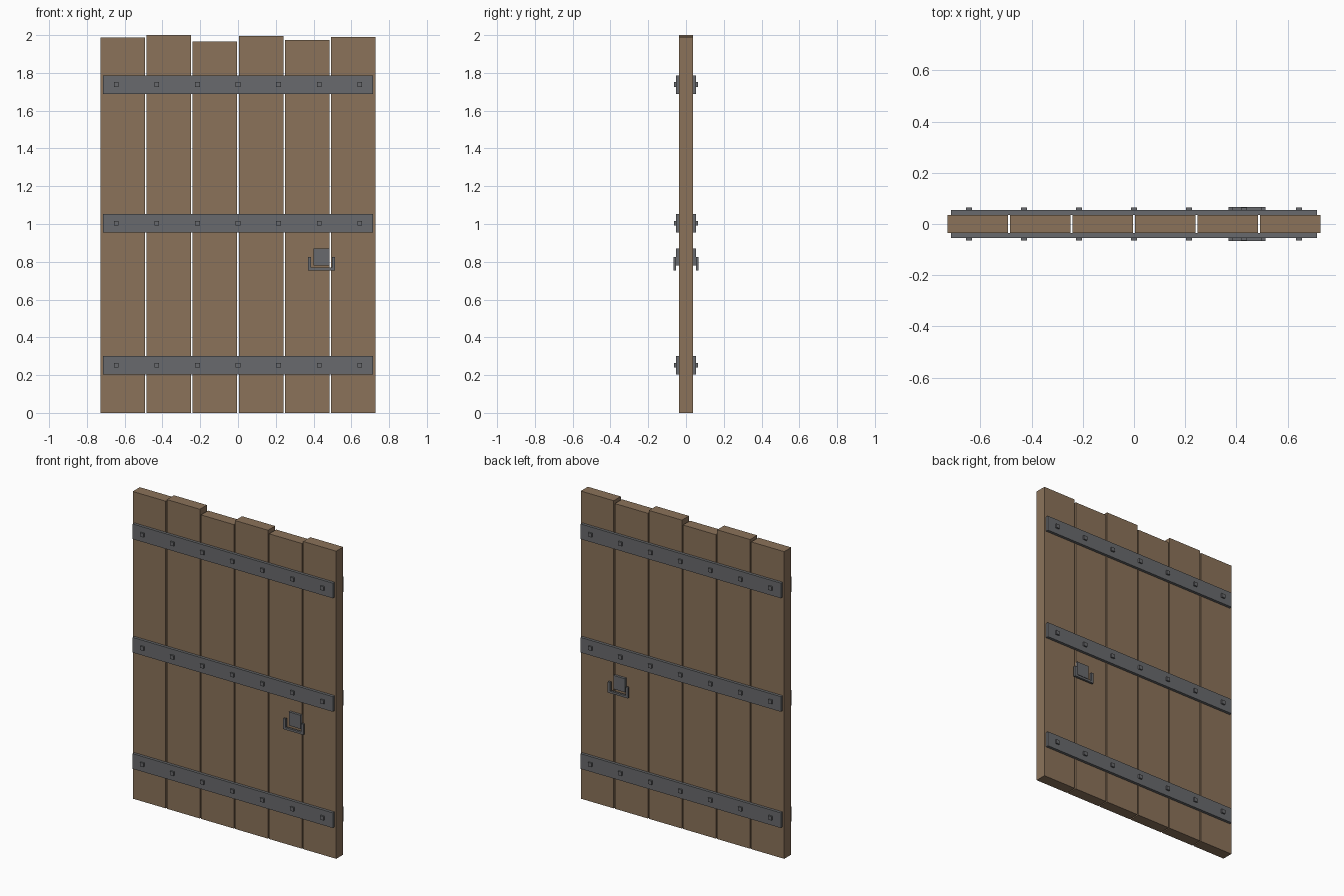
import bpy
import bmesh
from mathutils import Matrix, Vector

if "Cube" in bpy.data.objects:
    bpy.data.objects.remove(bpy.data.objects["Cube"], do_unlink=True)


def material(name, color):
    mat = bpy.data.materials.new(name)
    mat.use_nodes = True
    mat.diffuse_color = color
    mat.node_tree.nodes["Principled BSDF"].inputs["Base Color"].default_value = color
    return mat


wood = material("brown wood", (0.258, 0.171, 0.102, 1))
iron = material("grey iron", (0.141, 0.144, 0.153, 1))


def boxes(name, mat, extents):
    """One object from boxes given as (low corner, high corner)."""
    bm = bmesh.new()
    for low, high in extents:
        low, high = Vector(low), Vector(high)
        place = Matrix.Translation((low + high) / 2) @ Matrix.Diagonal((high - low).to_4d())
        bmesh.ops.create_cube(bm, size=1, matrix=place)
    mesh = bpy.data.meshes.new(name)
    bm.to_mesh(mesh)
    bm.free()
    mesh.materials.append(mat)
    obj = bpy.data.objects.new(name, mesh)
    bpy.context.collection.objects.link(obj)
    return obj


def plate(x, z, half_w, half_h, near, far, side):
    """Extents of a box lying on the front (-1) or back (1) face."""
    y0, y1 = sorted((side * near, side * far))
    return (x - half_w, y0, z - half_h), (x + half_w, y1, z + half_h)


# Planks with uneven tops
FACE, PITCH, HALF = 0.036, 0.244, 0.118
for i, top in enumerate((1.987, 2.0, 1.966, 1.995, 1.974, 1.99)):
    x = (i - 2.5) * PITCH
    boxes(f"plank_{i + 1}", wood, [((x - HALF, -FACE, 0), (x + HALF, FACE, top))])

for side, label in ((-1, "front"), (1, "back")):
    # Iron straps with square studs
    for level, z in (("lower", 0.252), ("middle", 1.004), ("upper", 1.738)):
        boxes(f"{label}_{level}_strap", iron, [plate(0, z, 0.716, 0.049, FACE, 0.054, side)])
        boxes(f"{label}_{level}_studs", iron,
              [plate((i - 3) * 0.215, z, 0.0125, 0.0125, 0.05, 0.064, side) for i in range(7)])

    # Latch plate and U-shaped pull
    x = 0.442
    boxes(f"{label}_latch_plate", iron, [plate(x, 0.825, 0.042, 0.044, FACE, 0.052, side)])
    pull = [plate(x, 0.762, 0.072, 0.007, 0.052, 0.066, side)]
    pull += [plate(x + s * 0.0635, 0.7965, 0.0085, 0.0275, 0.052, 0.066, side) for s in (-1, 1)]
    boxes(f"{label}_pull", iron, pull)
